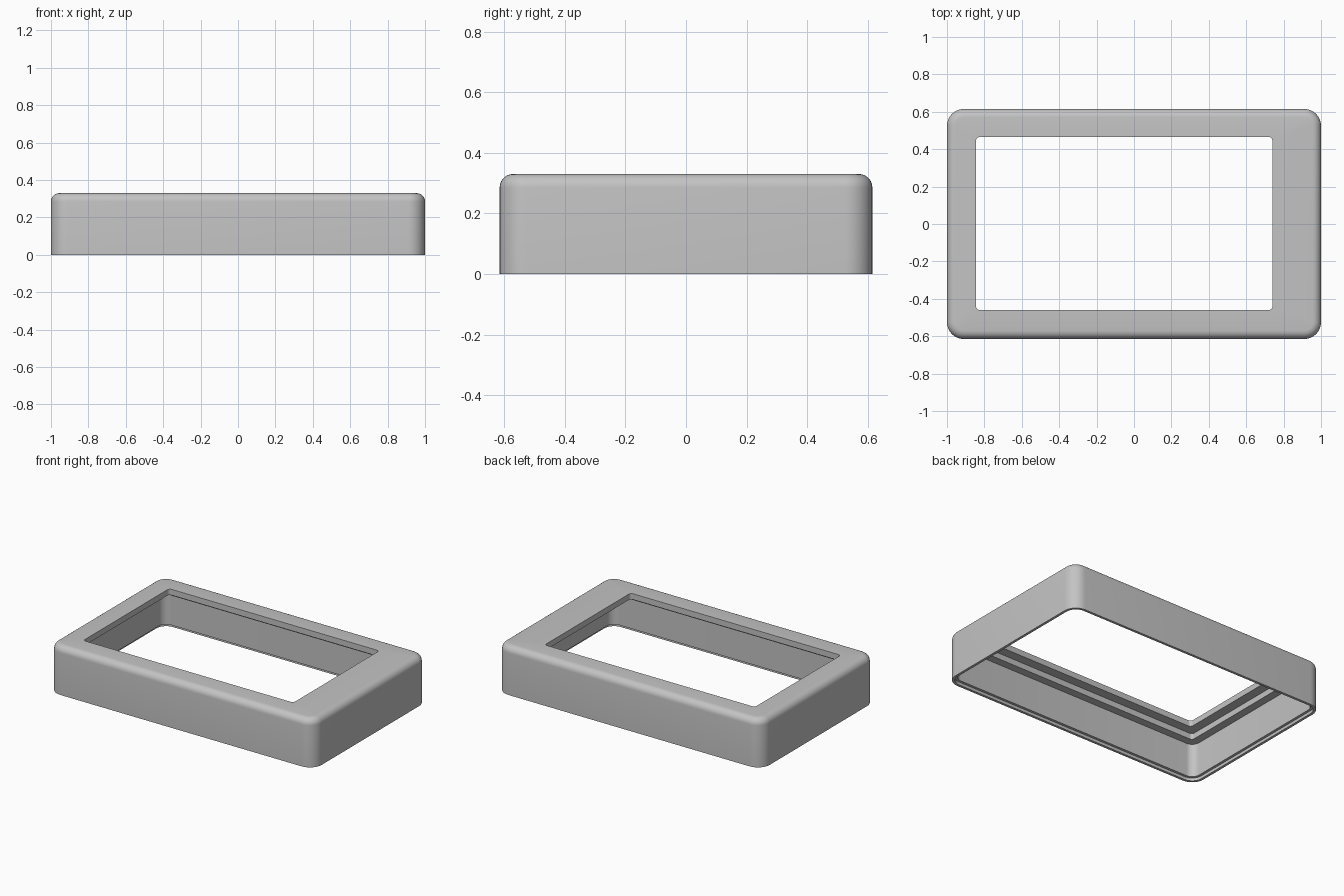
import bpy, bmesh, math

cube = bpy.data.objects.get("Cube")
if cube:
    bpy.data.objects.remove(cube, do_unlink=True)

HX, HY, HEIGHT = 1.0, 0.615, 0.33
CORNER, FILLET, WALL = 0.09, 0.045, 0.035
WINDOW = (-0.845, 0.74, -0.46, 0.465)
CORNER_STEPS, FILLET_STEPS = 8, 6

grey = bpy.data.materials.new("plain_grey")
grey.use_nodes = True
grey.diffuse_color = (0.55, 0.55, 0.55, 1)
grey.node_tree.nodes["Principled BSDF"].inputs["Base Color"].default_value = (0.55, 0.55, 0.55, 1)


def rounded_ring(bm, box, radius, z):
    """Ring of vertices around a rounded rectangle."""
    x0, x1, y0, y1 = box
    centres = ((x1 - radius, y1 - radius), (x0 + radius, y1 - radius),
               (x0 + radius, y0 + radius), (x1 - radius, y0 + radius))
    ring = []
    for quarter, (cx, cy) in enumerate(centres):
        for i in range(CORNER_STEPS + 1):
            a = math.pi / 2 * (quarter + i / CORNER_STEPS)
            ring.append(bm.verts.new((cx + radius * math.cos(a), cy + radius * math.sin(a), z)))
    return ring


def outer(inset, z):
    """Section following the outside of the case, moved inward."""
    return (-HX + inset, HX - inset, -HY + inset, HY - inset), CORNER - inset, z


def window(margin, z):
    """Section following the window, grown outward."""
    x0, x1, y0, y1 = WINDOW
    return (x0 - margin, x1 + margin, y0 - margin, y1 + margin), 0.02, z


# Outer wall and rounded top edge
sections = [outer(0, 0)]
for i in range(FILLET_STEPS + 1):
    a = math.pi / 2 * i / FILLET_STEPS
    sections.append(outer(FILLET * (1 - math.cos(a)), HEIGHT - FILLET * (1 - math.sin(a))))

# Window edge and the recess beneath it
sections += [window(0, HEIGHT), window(0, 0.29), window(0.065, 0.29), window(0.065, 0.25)]

# Inner wall and the stepped bottom rim
sections += [outer(WALL, 0.25), outer(WALL, 0.02), outer(WALL / 2, 0.02), outer(WALL / 2, 0)]

bm = bmesh.new()
rings = [rounded_ring(bm, *s) for s in sections]
for lower, upper in zip(rings, rings[1:] + rings[:1]):
    count = len(lower)
    for i in range(count):
        j = (i + 1) % count
        bm.faces.new((lower[i], lower[j], upper[j], upper[i]))
bmesh.ops.recalc_face_normals(bm, faces=bm.faces[:])

mesh = bpy.data.meshes.new("case_frame")
bm.to_mesh(mesh)
bm.free()
mesh.materials.append(grey)
frame = bpy.data.objects.new("case_frame", mesh)
bpy.context.collection.objects.link(frame)

bpy.ops.object.select_all(action="DESELECT")
frame.select_set(True)
bpy.context.view_layer.objects.active = frame
bpy.ops.object.shade_smooth_by_angle(angle=math.radians(30))
